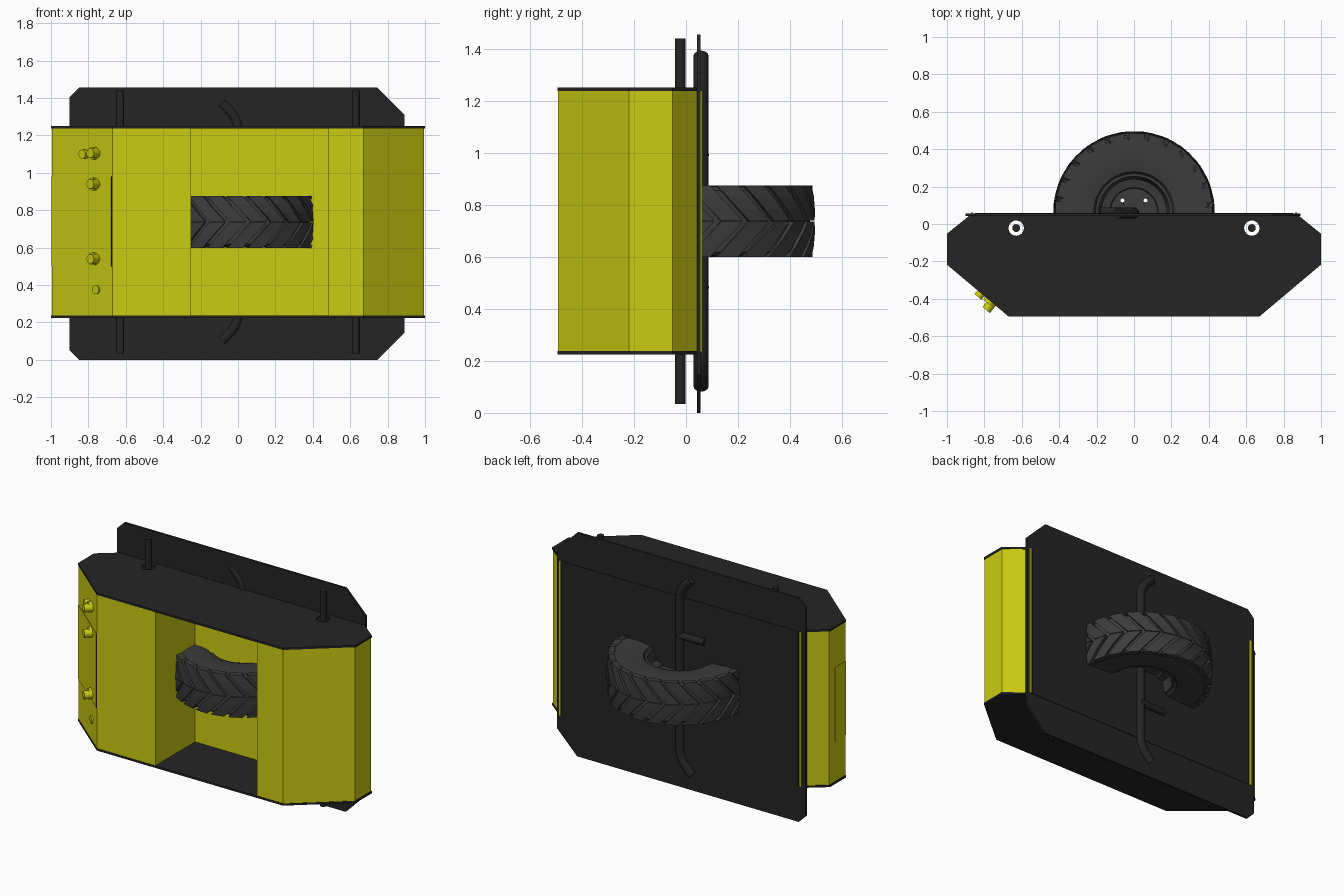
import bpy, bmesh, math
from mathutils import Vector, Matrix

if "Cube" in bpy.data.objects:
    bpy.data.objects.remove(bpy.data.objects["Cube"])

MID = 0.7375           # height of the symmetry plane
TC = Vector((0, 0.065, MID))   # wheel centre


def material(name, rgb):
    m = bpy.data.materials.new(name)
    m.diffuse_color = (*rgb, 1)
    m.use_nodes = True
    m.node_tree.nodes["Principled BSDF"].inputs["Base Color"].default_value = m.diffuse_color
    return m


YELLOW = material("yellow_paint", (0.6, 0.6, 0.006))
DARK = material("dark_steel", (0.018, 0.018, 0.018))
RUBBER = material("rubber", (0.045, 0.045, 0.045))


def finish(name, bm, mat, smooth=False):
    bmesh.ops.recalc_face_normals(bm, faces=bm.faces)
    me = bpy.data.meshes.new(name)
    bm.to_mesh(me)
    bm.free()
    ob = bpy.data.objects.new(name, me)
    bpy.context.collection.objects.link(ob)
    me.materials.append(mat)
    if smooth:
        bpy.ops.object.select_all(action='DESELECT')
        ob.select_set(True)
        bpy.context.view_layer.objects.active = ob
        bpy.ops.object.shade_smooth_by_angle(angle=math.radians(35))
    return ob


def prism(name, pts, depth, mat):
    """Extrude a flat polygon of 3D points along depth."""
    bm = bmesh.new()
    f = bm.faces.new([bm.verts.new(p) for p in pts])
    r = bmesh.ops.extrude_face_region(bm, geom=[f])
    bmesh.ops.translate(bm, vec=depth, verts=[v for v in r["geom"] if isinstance(v, bmesh.types.BMVert)])
    return finish(name, bm, mat)


def box(name, lo, hi, mat):
    return prism(name, [(lo[0], lo[1], lo[2]), (hi[0], lo[1], lo[2]), (hi[0], hi[1], lo[2]), (lo[0], hi[1], lo[2])],
                 (0, 0, hi[2] - lo[2]), mat)


def rod(name, a, b, r, mat, seg=24):
    a, b = Vector(a), Vector(b)
    bm = bmesh.new()
    m = Matrix.Translation((a + b) / 2) @ (b - a).to_track_quat('Z', 'Y').to_matrix().to_4x4()
    bmesh.ops.create_cone(bm, cap_ends=True, segments=seg, radius1=r, radius2=r, depth=(b - a).length, matrix=m)
    return finish(name, bm, mat, True)


def cut(ob, cutter):
    mod = ob.modifiers.new("hole", 'BOOLEAN')
    mod.operation = 'DIFFERENCE'
    mod.solver = 'EXACT'
    mod.object = cutter
    cutter.hide_render = True
    cutter.hide_viewport = True


def lathe(name, profile, mat, seg=64):
    """Spin a closed (radius, height) profile about the wheel axis."""
    bm = bmesh.new()
    rings = []
    for i in range(seg):
        a = math.tau * i / seg
        rings.append([bm.verts.new(TC + Vector((r * math.cos(a), r * math.sin(a), z))) for r, z in profile])
    n = len(profile)
    for i in range(seg):
        p, q = rings[i], rings[(i + 1) % seg]
        for j in range(n):
            bm.faces.new((p[j], q[j], q[(j + 1) % n], p[(j + 1) % n]))
    return finish(name, bm, mat, True)


# top and bottom caps with rod holes
half = [(0.67, -0.495), (1.0, -0.217), (1.0, -0.052), (0.88, 0.045)]
outline = half + [(-x, y) for x, y in reversed(half)]
hole_cutters = [rod("rod_hole_cutter", (x, -0.022, -0.1), (x, -0.022, 1.6), 0.041, DARK, 32) for x in (-0.63, 0.63)]
for name, z in (("top_cap", 1.238), ("bottom_cap", 0.225)):
    cap = prism(name, [(x, y, z) for x, y in outline], (0, 0, 0.013), DARK)
    for c in hole_cutters:
        cut(cap, c)

# folded yellow shell with the front recess
path = [(-0.87, 0.04), (-0.99, -0.054), (-0.99, -0.216), (-0.668, -0.487), (-0.255, -0.487), (-0.255, -0.08),
        (0.485, -0.08), (0.485, -0.487), (0.668, -0.487), (0.99, -0.216), (0.99, -0.054), (0.87, 0.04)]
bm = bmesh.new()
cols = [(bm.verts.new((x, y, 0.236)), bm.verts.new((x, y, 1.24))) for x, y in path]
for p, q in zip(cols, cols[1:]):
    bm.faces.new((p[0], q[0], q[1], p[1]))
shell = finish("yellow_shell", bm, YELLOW)
sol = shell.modifiers.new("thickness", 'SOLIDIFY')
sol.thickness = 0.01
sol.offset = 0
sol.use_even_offset = True

# back plate with chamfered corners, and its inset panel
plate = [(-0.9, 0.05), (-0.85, 0), (0.745, 0), (0.89, 0.145), (0.89, 1.31), (0.745, 1.455), (-0.85, 1.455), (-0.9, 1.405)]
prism("back_plate", [(x, 0.042, z) for x, z in plate], (0, 0.014, 0), DARK)
box("back_panel", (-0.85, 0.05, 0.235), (0.85, 0.06, 1.24), DARK)
for s in (-1, 1):
    box("shell_edge_strip", (s * 0.866 - 0.006, 0.05, 0.235), (s * 0.866 + 0.006, 0.062, 1.24), YELLOW)

# vertical guide rods
for x in (-0.63, 0.63):
    rod("guide_rod", (x, -0.022, 0.035), (x, -0.022, 1.44), 0.021, DARK)

# central pipe bent at both ends
cu = bpy.data.curves.new("bent_pipe", 'CURVE')
cu.dimensions = '3D'
cu.bevel_depth = 0.029
cu.bevel_resolution = 4
cu.use_fill_caps = True
top = [(0, 0.49), (-0.004, 0.525), (-0.016, 0.556), (-0.036, 0.584), (-0.085, 0.636)]
pts = [(x, -z) for x, z in reversed(top)] + top
sp = cu.splines.new('POLY')
sp.points.add(len(pts) - 1)
for p, (x, z) in zip(sp.points, pts):
    p.co = (x, 0.058, MID + z, 1)
sp.use_smooth = True
pipe = bpy.data.objects.new("bent_pipe", cu)
bpy.context.collection.objects.link(pipe)
cu.materials.append(DARK)
for s in (-1, 1):
    rod("side_peg", (0.01, 0.066, MID + s * 0.255), (-0.18, 0.066, MID + s * 0.255), 0.022, DARK)

# tyre carcass
prof = [(0.2, 0.1), (0.215, 0.122), (0.25, 0.13), (0.33, 0.136), (0.395, 0.132), (0.412, 0.118)]
lathe("tyre", prof + [(r, -z) for r, z in reversed(prof)], RUBBER)

# chevron tread lugs
bm = bmesh.new()
N = 24
for i in range(N):
    for s in (-1, 1):
        prev = None
        for t in (0.0, 0.33, 0.67, 1.0):
            a = math.tau * i / N - 0.3 * t
            ro = 0.432 - 0.01 * t * t
            ring = []
            for da, r in ((-0.1, 0.385), (0.1, 0.385), (0.1, ro), (-0.1, ro)):
                ring.append(bm.verts.new(TC + Vector((r * math.cos(a + da), r * math.sin(a + da), s * (0.002 + 0.136 * t)))))
            if prev:
                for j in range(4):
                    k = (j + 1) % 4
                    bm.faces.new((prev[j], prev[k], ring[k], ring[j]))
            else:
                bm.faces.new(ring)
            prev = ring
        bm.faces.new(prev)
finish("tread_lugs", bm, RUBBER)

# wheel rim and drilled hub
rim = [(0.205, 0.112), (0.19, 0.112), (0.175, 0.04), (0.13, 0.03), (0.125, 0.018), (0.02, 0.018)]
hub = lathe("wheel_hub", rim + [(r, -z) for r, z in reversed(rim)], RUBBER, 48)
for a in (45, 135, 225, 315):
    c = TC + Vector((math.cos(math.radians(a)), math.sin(math.radians(a)), 0)) * 0.087
    cut(hub, rod("hub_hole_cutter", c - Vector((0, 0, 0.1)), c + Vector((0, 0, 0.1)), 0.011, RUBBER, 12))

# wrap-around door on the left chamfer
door = [(-0.992, -0.11), (-0.998, -0.11), (-0.998, -0.219), (-0.677, -0.489), (-0.673, -0.484), (-0.992, -0.216)]
prism("access_door", [(x, y, 0.5) for x, y in door], (0, 0, 0.48), YELLOW)
box("door_seam", (-0.679, -0.4905, 0.5), (-0.673, -0.484, 0.98), DARK)

# knobs and latches on the chamfer
NORMAL = Vector((-0.644, -0.765, 0))


def knob(name, x, z, r, h):
    base = Vector((x, -0.217 - (x + 0.993) * 0.842, z))
    rod(name, base, base + NORMAL * h, r, YELLOW)


for z, r in ((1.105, 0.034), (0.94, 0.034), (0.54, 0.034)):
    knob("knob_collar", -0.765, z, r, 0.022)
    knob("knob", -0.755, z, r * 0.75, 0.055)
knob("small_knob", -0.815, 1.1, 0.024, 0.03)
knob("flat_plug", -0.755, 0.375, 0.024, 0.012)
